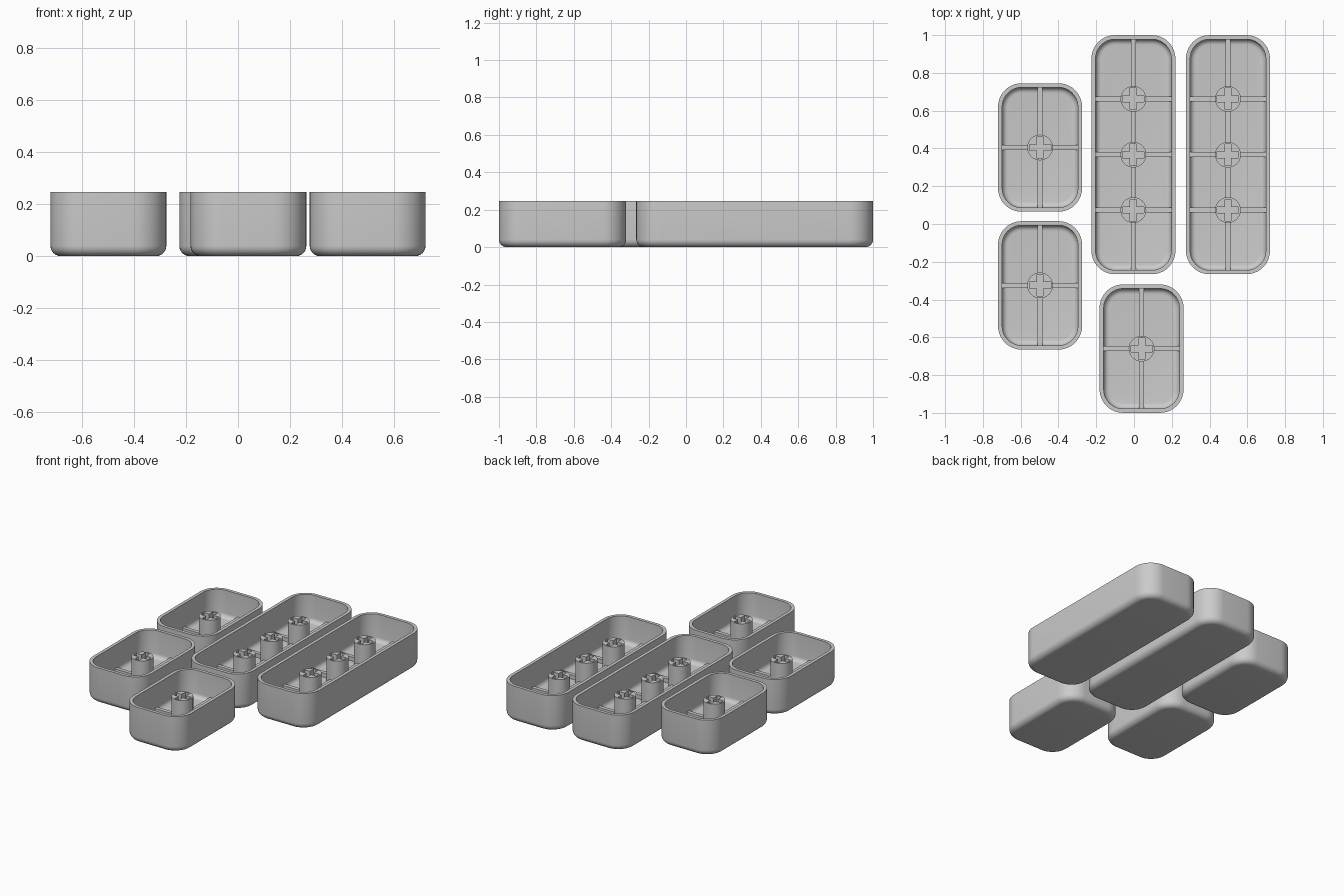
import bpy, bmesh, math

if "Cube" in bpy.data.objects:
    bpy.data.objects.remove(bpy.data.objects["Cube"])

HEIGHT, WALL, FLOOR = 0.247, 0.022, 0.06
WIDTH, RADIUS = 0.445, 0.125
STEM_R, STEM_TOP, SLOT_BOTTOM = 0.068, 0.222, 0.1
RIB_TOP = 0.088

grey = bpy.data.materials.new("plain grey")
grey.diffuse_color = (0.6, 0.6, 0.6, 1)
grey.use_nodes = True
grey.node_tree.nodes["Principled BSDF"].inputs["Base Color"].default_value = grey.diffuse_color


def add_object(name, bm, location=(0, 0, 0)):
    bmesh.ops.recalc_face_normals(bm, faces=bm.faces)
    mesh = bpy.data.meshes.new(name)
    bm.to_mesh(mesh)
    bm.free()
    mesh.materials.append(grey)
    obj = bpy.data.objects.new(name, mesh)
    obj.location = location
    bpy.context.collection.objects.link(obj)
    return obj


def smooth(obj):
    bpy.ops.object.select_all(action='DESELECT')
    obj.select_set(True)
    bpy.context.view_layer.objects.active = obj
    bpy.ops.object.shade_smooth_by_angle(angle=math.radians(35))


def add_box(bm, x, y, z0, z1):
    """Box centred on the axis with half sizes x, y."""
    made = bmesh.ops.create_cube(bm, size=2)["verts"]
    for v in made:
        v.co = (v.co.x * x, v.co.y * y, z0 if v.co.z < 0 else z1)


def rounded_ring(bm, length, inset, z, steps=10):
    """Loop of vertices around a rounded rectangle."""
    r = RADIUS - inset
    cx, cy = WIDTH / 2 - RADIUS, length / 2 - RADIUS
    ring = []
    for k, (sx, sy) in enumerate([(1, 1), (-1, 1), (-1, -1), (1, -1)]):
        for i in range(steps + 1):
            a = math.pi / 2 * (k + i / steps)
            ring.append(bm.verts.new((sx * cx + r * math.cos(a),
                                      sy * cy + r * math.sin(a), z)))
    return ring


def fillet(radius, inset, z, steps=6):
    """Inset and height pairs from a flat face up to an upright wall."""
    return [(inset + radius * (1 - math.sin(t)), z + radius * (1 - math.cos(t)))
            for t in (math.pi / 2 * i / steps for i in range(steps + 1))]


def add_shell(name, length, location):
    # Outside from underside to rim, then down the inside to the floor
    profile = fillet(0.04, 0, 0) + [(0, HEIGHT), (WALL, HEIGHT)]
    profile += reversed(fillet(0.03, WALL, FLOOR))
    bm = bmesh.new()
    rings = [rounded_ring(bm, length, d, z) for d, z in profile]
    for low, high in zip(rings, rings[1:]):
        n = len(low)
        for i in range(n):
            j = (i + 1) % n
            bm.faces.new((low[i], low[j], high[j], high[i]))
    bm.faces.new(rings[0])
    bm.faces.new(rings[-1])
    smooth(add_object(name, bm, location))


def make_stem_mesh():
    # Round post with a cross shaped socket cut into its top
    bm = bmesh.new()
    bmesh.ops.create_cone(bm, cap_ends=True, segments=40, radius1=STEM_R,
                          radius2=STEM_R, depth=1)
    for v in bm.verts:
        v.co.z = FLOOR - 0.005 if v.co.z < 0 else STEM_TOP
    post = add_object("stem_blank", bm)

    bm = bmesh.new()
    a, b = 0.057, 0.017
    outline = [(a, -b), (a, b), (b, b), (b, a), (-b, a), (-b, b),
               (-a, b), (-a, -b), (-b, -b), (-b, -a), (b, -a), (b, -b)]
    base = bm.faces.new([bm.verts.new((x, y, SLOT_BOTTOM)) for x, y in outline])
    top = bmesh.ops.extrude_face_region(bm, geom=[base])["geom"]
    for v in top:
        if isinstance(v, bmesh.types.BMVert):
            v.co.z = HEIGHT + 0.1
    cutter = add_object("socket_cutter", bm)
    cutter.hide_render = True

    cut = post.modifiers.new("socket", 'BOOLEAN')
    cut.object, cut.operation, cut.solver = cutter, 'DIFFERENCE', 'EXACT'
    graph = bpy.context.evaluated_depsgraph_get()
    mesh = bpy.data.meshes.new_from_object(post.evaluated_get(graph))
    bpy.data.objects.remove(post)
    bpy.data.objects.remove(cutter)
    return mesh


stem_mesh = make_stem_mesh()


def add_cap(name, x, y, length, stems):
    add_shell(name + "_shell", length, (x, y, 0))

    # Low ribs on the floor: one lengthwise, one across at each stem
    half_x, half_y = WIDTH / 2 - WALL + 0.004, length / 2 - WALL + 0.004
    bm = bmesh.new()
    add_box(bm, 0.013, half_y, FLOOR - 0.005, RIB_TOP)
    add_object(name + "_long_rib", bm, (x, y, 0))
    for i, dy in enumerate(stems):
        bm = bmesh.new()
        add_box(bm, half_x, 0.013, FLOOR - 0.005, RIB_TOP)
        add_object(f"{name}_cross_rib_{i + 1}", bm, (x, y + dy, 0))
        stem = bpy.data.objects.new(f"{name}_stem_{i + 1}", stem_mesh)
        stem.location = (x, y + dy, 0)
        bpy.context.collection.objects.link(stem)
        if i == 0 and not stem_mesh.attributes.get("sharp_edge"):
            smooth(stem)


SHORT, LONG = 0.68, 1.266
add_cap("back_left_short_cap", -0.4975, 0.405, SHORT, [0])
add_cap("front_left_short_cap", -0.4975, -0.325, SHORT, [0])
add_cap("front_short_cap", 0.04, -0.66, SHORT, [0])
for side, x in (("middle", -0.003), ("right", 0.4975)):
    add_cap(side + "_long_cap", x, 0.367, LONG, [0.295, 0, -0.293])
